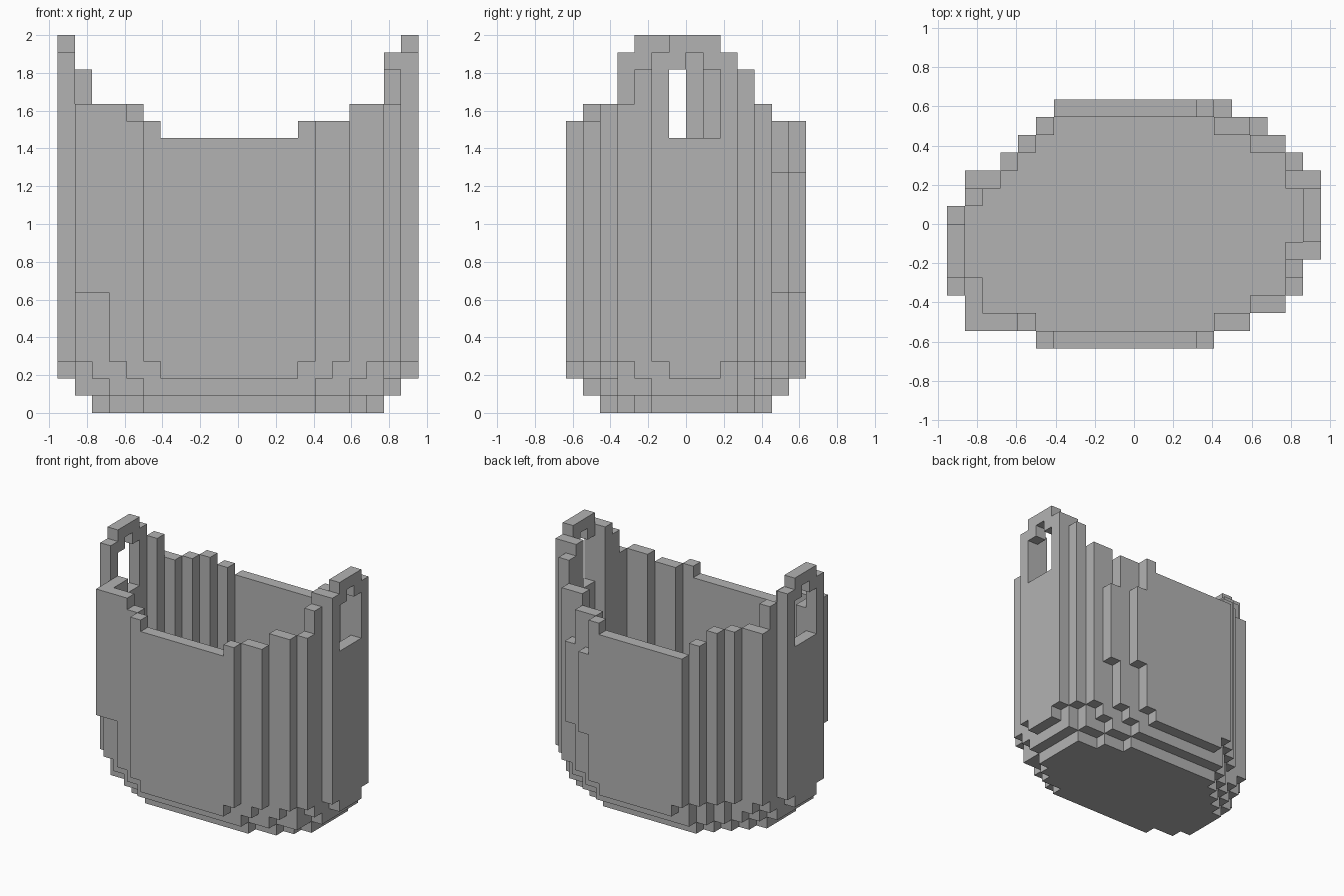
import bpy, bmesh
from mathutils import Vector

if "Cube" in bpy.data.objects:
    bpy.data.objects.remove(bpy.data.objects["Cube"], do_unlink=True)

UNIT = 2 / 22                     # edge of one block
ORIGIN = Vector((-10.5, -7, 0))   # grid corner, in blocks
FLOOR = 7                         # inside floor height, in blocks

grey = bpy.data.materials.new("plain_grey")
grey.use_nodes = True
grey.diffuse_color = (0.45, 0.45, 0.45, 1)
grey.node_tree.nodes["Principled BSDF"].inputs["Base Color"].default_value = grey.diffuse_color


def block(xs, ys, z0, z1):
    """Cells of a box; xs and ys are inclusive (first, last) pairs."""
    return {(x, y, z) for x in range(xs[0], xs[1] + 1)
            for y in range(ys[0], ys[1] + 1) for z in range(z0, z1)}


# Base: filled footprint, rounded off below
rows = [(5, 14), (3, 16), (1, 18), (0, 19), (0, 19), (0, 20), (0, 20),
        (0, 20), (1, 20), (1, 20), (3, 19), (4, 18), (5, 16), (6, 14)]
plan = {(x, y) for y, (a, b) in enumerate(rows) for x in range(a, b + 1)}


def erode(cells):
    return {(x, y) for x, y in cells
            if {(x - 1, y), (x + 1, y), (x, y - 1), (x, y + 1)} <= cells}


def trim_corners(cells):
    return {(x, y) for x, y in cells
            if {(x - 1, y), (x + 1, y)} <= cells or {(x, y - 1), (x, y + 1)} <= cells}


layers = [erode(erode(plan)), erode(plan), trim_corners(plan)] + [plan] * (FLOOR - 3)
base = {(x, y, z) for z, cells in enumerate(layers) for x, y in cells}


def wall(*strips):
    cells = set()
    for xs, ys, top in strips:
        cells |= block(xs, ys, FLOOR, top)
    return cells


# Walls: strips of blocks with stepped tops
front_wall = wall(((6, 13), (0, 0), 16), ((5, 5), (0, 0), 17), ((14, 14), (0, 0), 17),
                  ((1, 3), (1, 1), 18), ((4, 4), (1, 1), 17), ((1, 1), (2, 3), 18),
                  ((15, 16), (1, 1), 17), ((17, 18), (2, 2), 18), ((19, 19), (3, 3), 18))
back_wall = wall(((6, 13), (13, 13), 16), ((14, 14), (13, 13), 17), ((5, 5), (12, 12), 17),
                 ((4, 4), (11, 11), 18), ((3, 3), (10, 10), 18), ((1, 2), (9, 9), 18),
                 ((15, 16), (12, 12), 17), ((17, 18), (11, 11), 18))

# Back wall bulges outward by one block halfway up
back_wall -= block((15, 15), (12, 12), 7, 14) | block((17, 17), (11, 11), 7, 14)
back_wall |= block((15, 15), (13, 13), 7, 14) | block((17, 17), (12, 12), 7, 14)


def handle(x, mid):
    """Side wall with a stepped top and an arched hand hole."""
    cells = wall(((x, x), (mid - 2, mid + 2), 21), ((x, x), (mid - 1, mid + 1), 22))
    return cells - block((x, x), (mid - 1, mid + 1), 16, 20) - {(x, mid, 20)}


right_handle = handle(0, 5) | wall(((1, 1), (8, 8), 20))
left_handle = handle(20, 7) | wall(((19, 19), (4, 4), 20), ((19, 19), (5, 5), 21),
                                   ((19, 19), (9, 9), 21), ((19, 19), (10, 10), 20))

parts = {"base": base, "front_wall": front_wall, "back_wall": back_wall,
         "right_handle": right_handle, "left_handle": left_handle}
solid = set().union(*parts.values())


def build(name, cells):
    """Outer skin of the cells, with flat areas merged."""
    bm = bmesh.new()
    corners = {}

    def corner(p):
        key = tuple(round(c) for c in p)
        if key not in corners:
            corners[key] = bm.verts.new((Vector(key) + ORIGIN) * UNIT)
        return corners[key]

    for cell in sorted(cells):
        for axis in range(3):
            for side in (0, 1):
                n = list(cell)
                n[axis] += 2 * side - 1
                if tuple(n) in solid:
                    continue
                u, v = Vector((0, 0, 0)), Vector((0, 0, 0))
                u[(axis + 1) % 3] = v[(axis + 2) % 3] = 1
                p = Vector(cell)
                p[axis] += side
                loop = [p, p + u, p + u + v, p + v]
                bm.faces.new([corner(q) for q in (loop if side else loop[::-1])])
    bmesh.ops.dissolve_limit(bm, angle_limit=0.01, verts=bm.verts[:], edges=bm.edges[:])
    mesh = bpy.data.meshes.new(name)
    bm.to_mesh(mesh)
    bm.free()
    mesh.materials.append(grey)
    bpy.context.collection.objects.link(bpy.data.objects.new(name, mesh))


for part, part_cells in parts.items():
    build(part, part_cells)
